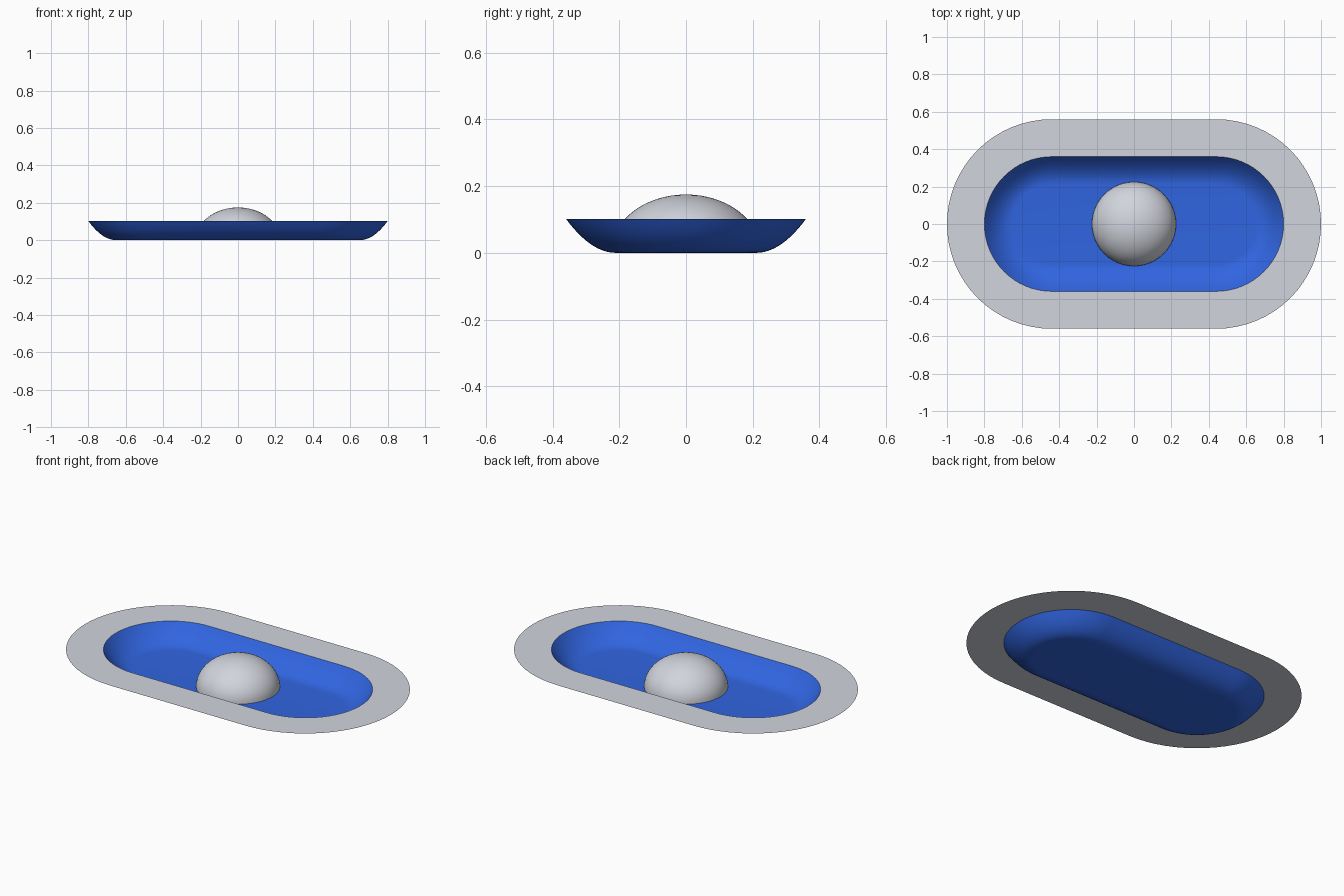
import bpy, bmesh, math

cube = bpy.data.objects.get("Cube")
if cube:
    bpy.data.objects.remove(cube, do_unlink=True)

STRAIGHT = 0.44   # half length of the straight sides
RIM_Z = 0.102
OUTER, INNER, FLOOR = 0.56, 0.36, 0.21   # end radii
STEPS = 32


def make_material(name, rgb):
    mat = bpy.data.materials.new(name)
    mat.use_nodes = True
    color = (*rgb, 1)
    mat.diffuse_color = color
    mat.node_tree.nodes["Principled BSDF"].inputs["Base Color"].default_value = color
    return mat


def stadium_ring(bm, radius, z):
    """Counter-clockwise ring: two half circles joined by straight sides."""
    ring = []
    for cx, start in ((STRAIGHT, -math.pi / 2), (-STRAIGHT, math.pi / 2)):
        for i in range(STEPS + 1):
            a = start + math.pi * i / STEPS
            ring.append(bm.verts.new((cx + radius * math.cos(a), radius * math.sin(a), z)))
    return ring


def bridge(bm, outer, inner):
    n = len(outer)
    for i in range(n):
        j = (i + 1) % n
        bm.faces.new((outer[i], outer[j], inner[j], inner[i]))


def finish(name, bm, mat):
    mesh = bpy.data.meshes.new(name)
    bm.to_mesh(mesh)
    bm.free()
    obj = bpy.data.objects.new(name, mesh)
    bpy.context.collection.objects.link(obj)
    mesh.materials.append(mat)
    bpy.ops.object.select_all(action='DESELECT')
    obj.select_set(True)
    bpy.context.view_layer.objects.active = obj
    bpy.ops.object.shade_smooth_by_angle(angle=math.radians(30))
    return obj


grey = make_material("pale_grey", (0.64, 0.66, 0.72))
blue = make_material("bright_blue", (0.03, 0.13, 0.75))

# Flat rim sheet
bm = bmesh.new()
bridge(bm, stadium_ring(bm, OUTER, RIM_Z), stadium_ring(bm, INNER, RIM_Z))
finish("rim", bm, grey)

# Basin: curved wall easing into a flat floor
bm = bmesh.new()
levels = 12
rings = []
for k in range(levels + 1):
    t = 1 - k / levels
    rings.append(stadium_ring(bm, FLOOR + (INNER - FLOOR) * t, RIM_Z * t * t))
for upper, lower in zip(rings, rings[1:]):
    bridge(bm, upper, lower)
bm.faces.new(rings[-1])
finish("basin", bm, blue)

# Dome: upper half of a flattened sphere resting on the floor
bm = bmesh.new()
bmesh.ops.create_uvsphere(bm, u_segments=48, v_segments=32, radius=1)
bmesh.ops.delete(bm, geom=[v for v in bm.verts if v.co.z < -0.01], context='VERTS')
bmesh.ops.scale(bm, vec=(0.225, 0.225, 0.174), verts=bm.verts)
bmesh.ops.translate(bm, vec=(0, 0, 0.001), verts=bm.verts)
finish("dome", bm, grey)
